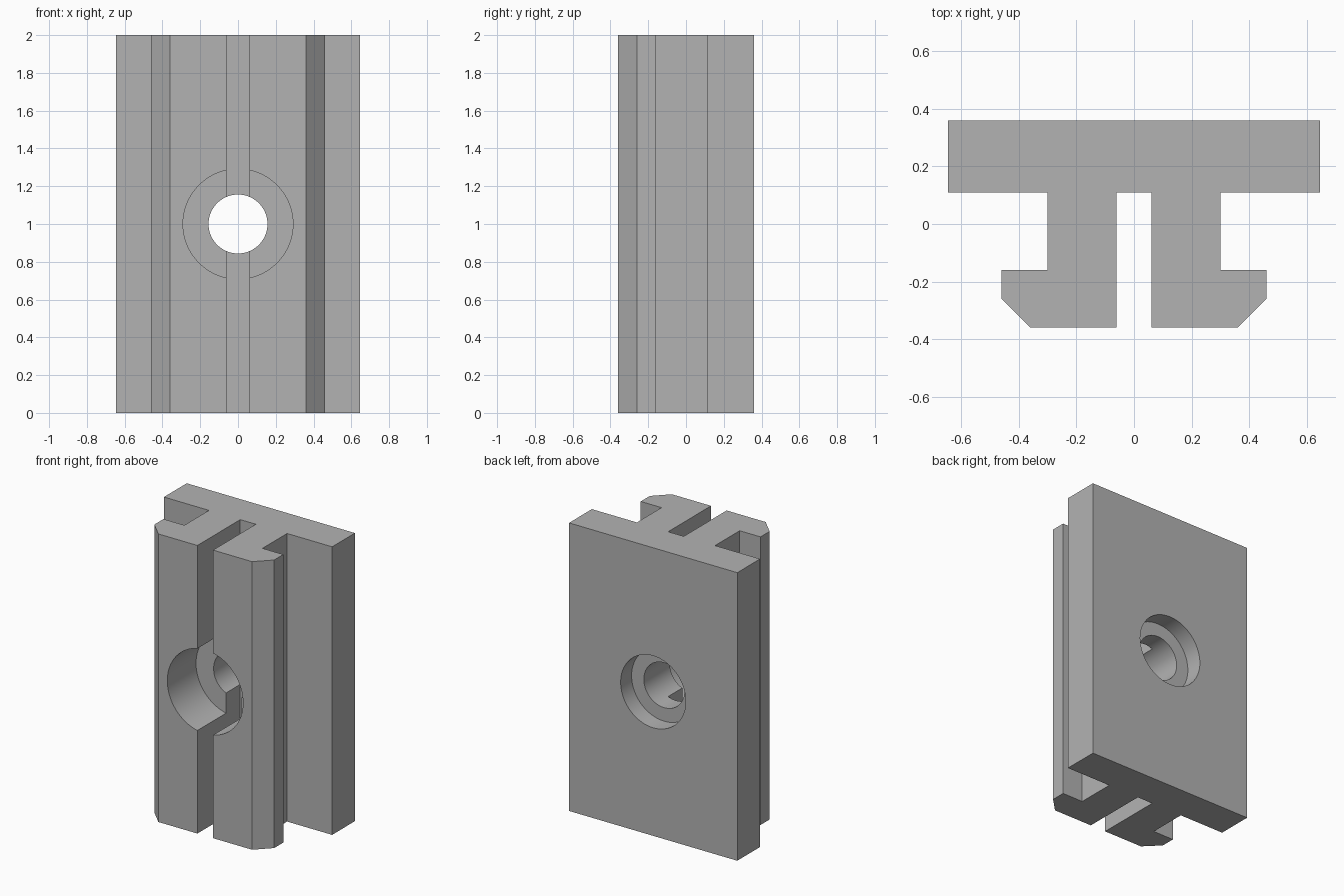
import bpy
import bmesh
from math import radians
from mathutils import Matrix

cube = bpy.data.objects.get("Cube")
if cube:
    bpy.data.objects.remove(cube, do_unlink=True)

HEIGHT = 2.0
BACK, FRONT = 0.36, -0.36

grey = bpy.data.materials.new("plain grey")
grey.use_nodes = True
colour = (0.45, 0.45, 0.45, 1)
grey.diffuse_color = colour
grey.node_tree.nodes["Principled BSDF"].inputs["Base Color"].default_value = colour


def make_object(name, bm):
    bmesh.ops.recalc_face_normals(bm, faces=bm.faces)
    mesh = bpy.data.meshes.new(name)
    bm.to_mesh(mesh)
    bm.free()
    mesh.materials.append(grey)
    obj = bpy.data.objects.new(name, mesh)
    bpy.context.collection.objects.link(obj)
    return obj


def bore(name, radius, y_front, y_back):
    """Round cutter along y at mid height."""
    bm = bmesh.new()
    place = Matrix.Translation((0, (y_front + y_back) / 2, HEIGHT / 2))
    bmesh.ops.create_cone(bm, cap_ends=True, segments=72, radius1=radius,
                          radius2=radius, depth=y_back - y_front,
                          matrix=place @ Matrix.Rotation(radians(90), 4, 'X'))
    obj = make_object(name, bm)
    obj.hide_render = True
    obj.hide_set(True)
    return obj


# Slotted rail: half cross-section, mirrored and extruded upward
half = [(0.646, BACK), (0.646, 0.11), (0.3, 0.11), (0.3, -0.16), (0.46, -0.16),
        (0.46, -0.26), (0.36, FRONT), (0.06, FRONT), (0.06, 0.11)]
outline = half + [(-x, y) for x, y in reversed(half)]
bm = bmesh.new()
base = bm.faces.new([bm.verts.new((x, y, 0)) for x, y in outline])
top = bmesh.ops.extrude_face_region(bm, geom=[base])
bmesh.ops.translate(bm, vec=(0, 0, HEIGHT),
                    verts=[v for v in top["geom"] if isinstance(v, bmesh.types.BMVert)])
rail = make_object("slotted_rail", bm)

# Through hole with a counterbore on each side
cutters = [bore("through_hole_cutter", 0.156, -0.5, 0.5),
           bore("front_counterbore_cutter", 0.291, -0.5, -0.045),
           bore("back_counterbore_cutter", 0.25, 0.24, 0.5)]
for cutter in cutters:
    mod = rail.modifiers.new(cutter.name, 'BOOLEAN')
    mod.operation = 'DIFFERENCE'
    mod.solver = 'EXACT'
    mod.object = cutter

# Apply the cuts, then remove the cutters
bpy.ops.object.select_all(action='DESELECT')
rail.select_set(True)
bpy.context.view_layer.objects.active = rail
for cutter in cutters:
    bpy.ops.object.modifier_apply(modifier=cutter.name)
    bpy.data.objects.remove(cutter, do_unlink=True)
bpy.ops.object.shade_smooth_by_angle(angle=radians(30))
